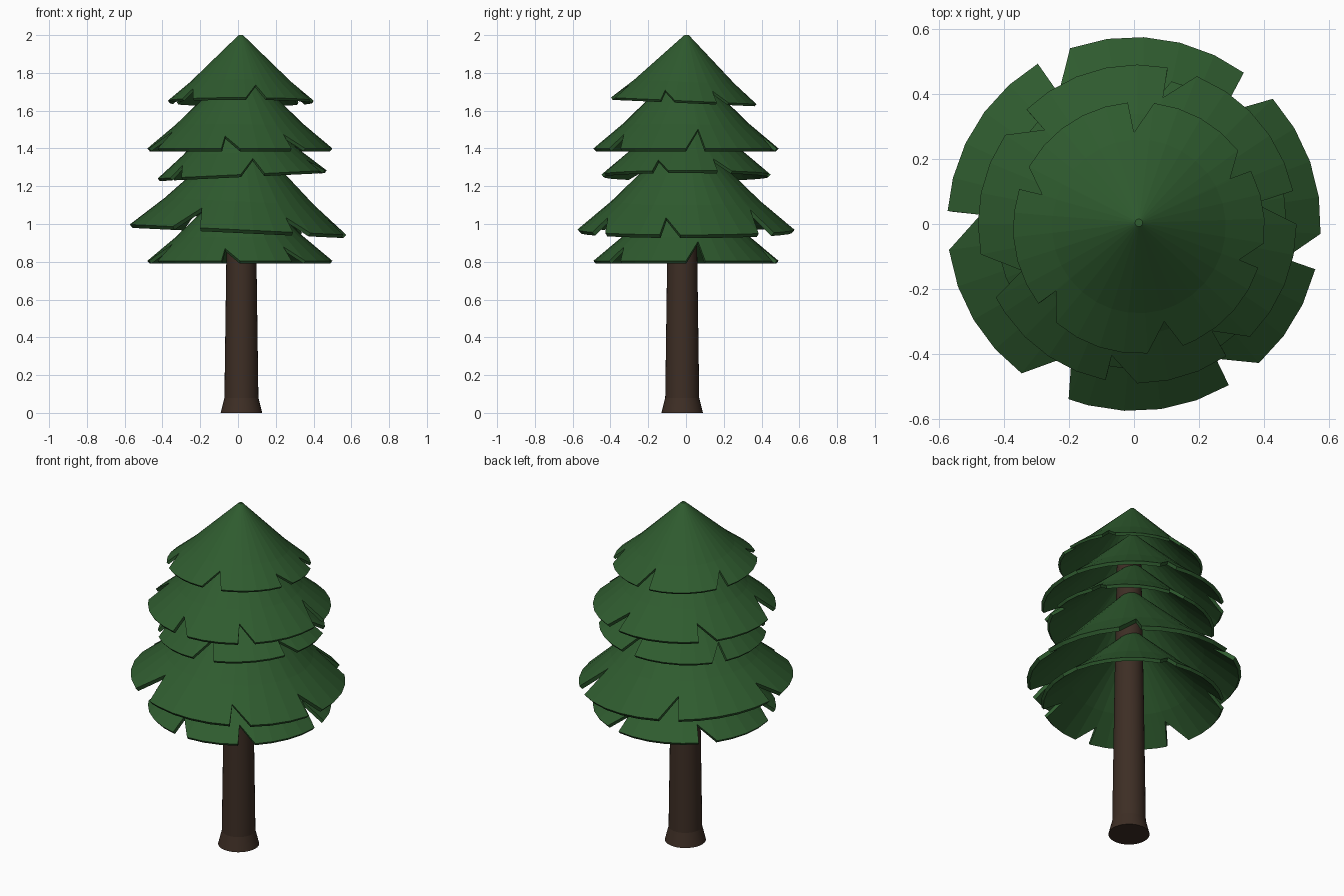
import bpy
import bmesh
from math import sin, cos, radians

cube = bpy.data.objects.get("Cube")
if cube:
    bpy.data.objects.remove(cube, do_unlink=True)


def material(name, colour):
    mat = bpy.data.materials.new(name)
    mat.use_nodes = True
    mat.diffuse_color = colour
    mat.node_tree.nodes["Principled BSDF"].inputs["Base Color"].default_value = colour
    return mat


green = material("needle_green", (0.028, 0.105, 0.028, 1))
brown = material("bark_brown", (0.047, 0.027, 0.018, 1))


def lathe(name, columns, mat, closed=False):
    """Skin a loop of columns, each a list of (radius, angle, height)."""
    bm = bmesh.new()
    rows = [[bm.verts.new((r * cos(radians(a)), r * sin(radians(a)), z)) for r, a, z in col]
            for col in columns]
    for here, there in zip(rows, rows[1:] + rows[:1]):
        for i in range(len(here) - 1):
            bm.faces.new((here[i], there[i], there[i + 1], here[i + 1]))
    bm.faces.new([row[-1] for row in rows])
    if closed:
        bm.faces.new([row[0] for row in reversed(rows)])
    bmesh.ops.recalc_face_normals(bm, faces=bm.faces)
    mesh = bpy.data.meshes.new(name)
    bm.to_mesh(mesh)
    bm.free()
    mesh.materials.append(mat)
    return mesh


def add(name, mesh):
    obj = bpy.data.objects.new(name, mesh)
    bpy.context.collection.objects.link(obj)
    return obj


# Trunk with a flared foot
trunk_profile = [(0.11, 0), (0.09, 0.08), (0.08, 0.8), (0.065, 1.7)]
trunk_mesh = lathe("trunk", [[(r, 360 * i / 32, z) for r, z in trunk_profile] for i in range(32)],
                   brown, closed=True)
trunk = add("trunk", trunk_mesh)
trunk.location = (0.018, -0.02, 0)
trunk.select_set(True)
bpy.context.view_layer.objects.active = trunk
bpy.ops.object.shade_smooth_by_angle(angle=radians(12))

# Branch tier of unit radius; notches are (first edge, tip, last edge, tip radius)
NOTCHES = [(0, 10, 12, 0.75), (68, 78.5, 79, 0.81), (134, 134.6, 146, 0.83),
           (191, 202, 207.5, 0.78), (258.5, 259, 270, 0.84), (304, 305, 315, 0.82)]
BREAK, BREAK_Z, TOP_Z = 0.69, 0.26, 0.9


def slope_z(r):
    return BREAK_Z * (1 - r) / (1 - BREAK)


rim = []
for i in range(32):
    a = i * 360 / 32
    if not any(lo - 2 < a < hi + 2 or a > lo + 358 for lo, tip, hi, r in NOTCHES):
        rim.append((a, 1))
for lo, tip, hi, r in NOTCHES:
    rim += [(lo, 1), (tip, r), (hi, 1)]
tier_mesh = lathe("branch_tier",
                  [[(r, a, slope_z(r)), (BREAK, a, BREAK_Z), (0.03, a, TOP_Z)]
                   for a, r in sorted(rim)], green)

# Tiers from the ground up: radius, centre, turn, lean about x and y
TIERS = [("lowest_tier", 0.49, (0.01, 0, 0.805), 0, 0, 0),
         ("wide_tier", 0.575, (0, 0, 0.97), 42, 0, 0.048),
         ("middle_tier", 0.448, (0.022, 0, 1.262), 78, 0, -0.048),
         ("upper_tier", 0.49, (0.01, 0, 1.4), 0, 0, 0),
         ("top_tier", 0.387, (0.015, -0.012, 1.652), 83, -0.045, 0)]
for name, radius, centre, turn, lean_x, lean_y in TIERS:
    tier = add(name, tier_mesh)
    tier.location = centre
    tier.scale = (radius,) * 3
    tier.rotation_mode = 'ZYX'
    tier.rotation_euler = (lean_x, lean_y, radians(turn))
    shell = tier.modifiers.new("shell", 'SOLIDIFY')
    shell.thickness = 0.04
    shell.offset = -1
